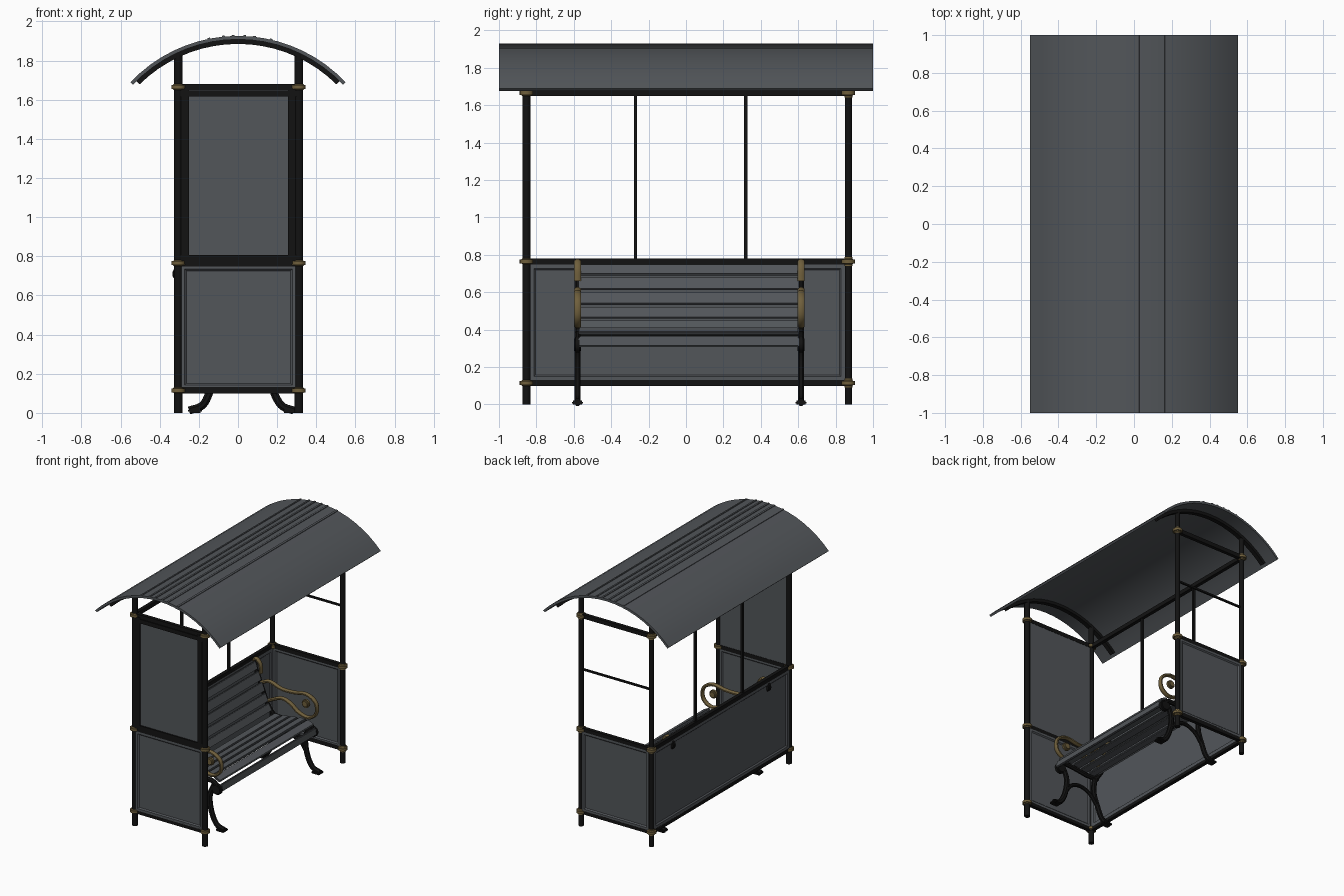
import bpy, bmesh, math
from mathutils import Vector, Matrix

if "Cube" in bpy.data.objects:
    bpy.data.objects.remove(bpy.data.objects["Cube"])


def mat(name, rgb):
    m = bpy.data.materials.new(name)
    m.diffuse_color = (*rgb, 1)
    m.use_nodes = True
    m.node_tree.nodes["Principled BSDF"].inputs["Base Color"].default_value = m.diffuse_color
    return m


BLACK = mat("black iron", (0.006, 0.006, 0.006))
GREY = mat("slate grey", (0.085, 0.093, 0.102))
BRONZE = mat("bronze", (0.16, 0.115, 0.045))


def finish(name, bm, m, smooth=True):
    me = bpy.data.meshes.new(name)
    bmesh.ops.recalc_face_normals(bm, faces=bm.faces)
    bm.to_mesh(me)
    bm.free()
    me.materials.append(m)
    ob = bpy.data.objects.new(name, me)
    bpy.context.collection.objects.link(ob)
    if smooth:
        bpy.ops.object.select_all(action='DESELECT')
        ob.select_set(True)
        bpy.context.view_layer.objects.active = ob
        bpy.ops.object.shade_smooth_by_angle(angle=math.radians(35))
    return ob


def box(name, lo, hi, m, bevel=0.0, inset=None, rot_y=0.0):
    """Box from corner to corner; inset=(axis, border, depth) recesses both faces on that axis."""
    bm = bmesh.new()
    lo, hi = Vector(lo), Vector(hi)
    size = hi - lo
    bmesh.ops.create_cube(bm, size=1)
    bmesh.ops.scale(bm, vec=size, verts=bm.verts)
    if bevel:
        bmesh.ops.bevel(bm, geom=bm.edges[:], offset=bevel, segments=2, affect='EDGES')
    if inset:
        axis, border, depth = inset
        faces = [f for f in bm.faces if abs(f.normal[axis]) > 0.9]
        bmesh.ops.inset_individual(bm, faces=faces, thickness=border)
        bmesh.ops.inset_individual(bm, faces=faces, thickness=0.012, depth=-depth)
    bmesh.ops.rotate(bm, verts=bm.verts, matrix=Matrix.Rotation(rot_y, 3, 'Y'))
    bmesh.ops.translate(bm, verts=bm.verts, vec=(lo + hi) / 2)
    return finish(name, bm, m)


def cyl(name, c, r, h, m, seg=16, bevel=0.0, axis='Z'):
    bm = bmesh.new()
    bmesh.ops.create_cone(bm, cap_ends=True, segments=seg, radius1=r, radius2=r, depth=h)
    if bevel:
        rim = [e for e in bm.edges if abs(e.verts[0].co.z - e.verts[1].co.z) < 1e-5]
        bmesh.ops.bevel(bm, geom=rim, offset=bevel, segments=3, affect='EDGES')
    if axis == 'Y':
        bmesh.ops.rotate(bm, verts=bm.verts, matrix=Matrix.Rotation(math.pi / 2, 3, 'X'))
    bmesh.ops.translate(bm, verts=bm.verts, vec=c)
    return finish(name, bm, m)


def bar(name, pts, y, width, thick, m, steps=5):
    """Flat cast bar following a smooth path of (x, z) points."""
    p = [Vector(q) for q in pts]
    p = [2 * p[0] - p[1]] + p + [2 * p[-1] - p[-2]]
    path = []
    for i in range(1, len(p) - 2):
        for k in range(steps):
            t = k / steps
            a, b, c, d = p[i - 1:i + 3]
            path.append(0.5 * (2 * b + (c - a) * t + (2 * a - 5 * b + 4 * c - d) * t * t
                               + (3 * b - a - 3 * c + d) * t ** 3))
    path.append(p[-2])
    bm = bmesh.new()
    rings = []
    for i, q in enumerate(path):
        d = (path[min(i + 1, len(path) - 1)] - path[max(i - 1, 0)]).normalized()
        n = Vector((-d.y, d.x))
        ring = []
        for k in range(8):
            ang = math.pi / 4 * k + math.pi / 8
            o = q + n * math.cos(ang) * thick * 0.54
            ring.append(bm.verts.new((o.x, y + math.sin(ang) * width * 0.54, o.y)))
        rings.append(ring)
    for r0, r1 in zip(rings, rings[1:]):
        for k in range(8):
            bm.faces.new((r0[k], r0[(k + 1) % 8], r1[(k + 1) % 8], r1[k]))
    bm.faces.new(rings[0])
    bm.faces.new(rings[-1])
    return finish(name, bm, m)


def arch(name, x0, x1, top, thick, y0, y1, m, seg=18):
    """Curved strip following the roof arc, 'top' is the height of its crown."""
    R = 0.76 - (1.93 - top)
    a0, a1 = math.asin(x0 / R), math.asin(x1 / R)
    angs = [a0 + (a1 - a0) * i / seg for i in range(seg + 1)]
    prof = [(r * math.sin(a), top - R + r * math.cos(a))
            for r, seq in ((R, angs), (R - thick, angs[::-1])) for a in seq]
    bm = bmesh.new()
    n = len(prof)
    v0 = [bm.verts.new((x, y0, z)) for x, z in prof]
    v1 = [bm.verts.new((x, y1, z)) for x, z in prof]
    for i in range(n):
        bm.faces.new((v0[i], v0[(i + 1) % n], v1[(i + 1) % n], v1[i]))
    for i in range(seg):
        for v in (v0, v1):
            bm.faces.new((v[i], v[i + 1], v[n - 2 - i], v[n - 1 - i]))
    return finish(name, bm, m)


XL, XR, YF, YB = -0.305, 0.31, -0.853, 0.868
LEVELS = (0.115, 0.765, 1.665)

# Posts with bronze collars
for x in (XL, XR):
    for y, r in ((YF, 0.022), (YB, 0.019)):
        cyl("post", (x, y, 0.915), r, 1.83, BLACK)
        for z in LEVELS:
            cyl("collar", (x, y, z), 0.036, 0.048, BRONZE, bevel=0.014)

# Horizontal rails on both ends and along the back
for z in LEVELS:
    for y in (YF, YB):
        box("end_rail", (XL, y - 0.014, z - 0.016), (XR, y + 0.014, z + 0.016), BLACK)
    box("back_rail", (XL - 0.014, YF, z - 0.016), (XL + 0.014, YB, z + 0.016), BLACK)

# Lower recessed panels
for y in (YF, YB):
    box("end_panel", (XL + 0.015, y - 0.014, 0.125), (XR - 0.015, y + 0.014, 0.752), GREY, inset=(1, 0.025, 0.009))
box("back_panel", (XL - 0.014, YF + 0.015, 0.125), (XL + 0.014, YB - 0.015, 0.752), GREY, inset=(0, 0.035, 0.009))

# Poster panel with its frame at the front end
box("poster", (XL + 0.02, YF - 0.008, 0.78), (XR - 0.02, YF + 0.012, 1.65), GREY)
for x in (XL + 0.035, XR - 0.035):
    box("poster_frame_side", (x - 0.02, YF - 0.018, 0.76), (x + 0.02, YF + 0.010, 1.66), BLACK)
for z in (0.79, 1.632):
    box("poster_frame_edge", (XL, YF - 0.018, z - 0.016), (XR, YF + 0.010, z + 0.016), BLACK)

# Thin window bars at the back and rear end
for y in (-0.27, 0.32):
    box("window_bar", (XL - 0.009, y - 0.009, 0.77), (XL + 0.009, y + 0.009, 1.66), BLACK)
box("rear_end_bar", (XL, YB - 0.007, 1.233), (XR, YB + 0.007, 1.247), BLACK)

# Arched roof, its ribs and its supporting arches
arch("roof", -0.55, 0.55, 1.926, 0.018, -1, 1, GREY)
for x in (-0.15, -0.075, -0.025, 0.035, 0.085, 0.17):
    arch("roof_rib", x - 0.007, x + 0.007, 1.931, 0.008, -1, 1, GREY, seg=2)
for y in (YF, YB):
    arch("roof_arch", -0.52, 0.52, 1.909, 0.024, y - 0.018, y + 0.018, BLACK)

# Bench slats: (x, z, tilt in degrees, width)
SLATS = [(0.255, 0.335, 80, 0.055), (0.215, 0.392, 25, 0.06), (0.145, 0.402, -4, 0.06),
         (0.072, 0.393, -8, 0.06), (0, 0.382, -8, 0.06), (-0.072, 0.375, 0, 0.06),
         (-0.145, 0.42, 64, 0.06), (-0.175, 0.49, 67, 0.065), (-0.205, 0.567, 69, 0.07),
         (-0.235, 0.645, 69, 0.07), (-0.265, 0.72, 69, 0.06)]
for x, z, tilt, w in SLATS:
    box("bench_slat", (x - w / 2, -0.575, z - 0.009), (x + w / 2, 0.605, z + 0.009), GREY,
        bevel=0.005, rot_y=math.radians(tilt))

# Cast bench sides: legs, arch, seat bearer, back upright, scrolls, arm
for y in (-0.58, 0.615):
    bar("front_leg", [(0.2, 0.35), (0.16, 0.25), (0.175, 0.13), (0.22, 0.04), (0.285, 0.012)], y, 0.034, 0.04, BLACK)
    bar("back_leg", [(-0.11, 0.35), (-0.1, 0.24), (-0.14, 0.12), (-0.18, 0.04), (-0.25, 0.012)], y, 0.034, 0.04, BLACK)
    bar("leg_arch", [(-0.14, 0.12), (-0.06, 0.21), (0.035, 0.24), (0.12, 0.21), (0.175, 0.13)], y, 0.028, 0.028, BLACK)
    bar("seat_bearer", [(-0.14, 0.365), (-0.04, 0.355), (0.08, 0.37), (0.18, 0.375), (0.235, 0.34)], y, 0.03, 0.035, BLACK)
    bar("back_upright", [(-0.1, 0.34), (-0.17, 0.43), (-0.22, 0.55), (-0.26, 0.65), (-0.3, 0.74)], y, 0.03, 0.034, BLACK)
    for x in (-0.22, 0.265):
        box("foot", (x - 0.035, y - 0.03, 0), (x + 0.035, y + 0.03, 0.02), BLACK, bevel=0.006)
    cyl("seat_scroll", (0.225, y, 0.32), 0.042, 0.036, BLACK, axis='Y', bevel=0.008)
    cyl("back_scroll", (-0.3, y, 0.71), 0.036, 0.032, BLACK, axis='Y', bevel=0.008)
    bar("back_top_curl", [(-0.23, 0.66), (-0.235, 0.73), (-0.27, 0.765), (-0.3, 0.745)], y, 0.036, 0.024, BRONZE)
    bar("armrest", [(-0.225, 0.59), (-0.15, 0.615), (-0.05, 0.585), (0.06, 0.585), (0.17, 0.6), (0.25, 0.555),
                    (0.255, 0.47), (0.19, 0.42), (0.1, 0.44), (0.03, 0.49), (-0.05, 0.51), (-0.17, 0.46)],
        y, 0.036, 0.024, BRONZE)
    cyl("arm_scroll", (0.165, y, 0.525), 0.032, 0.036, BRONZE, axis='Y', bevel=0.01)
